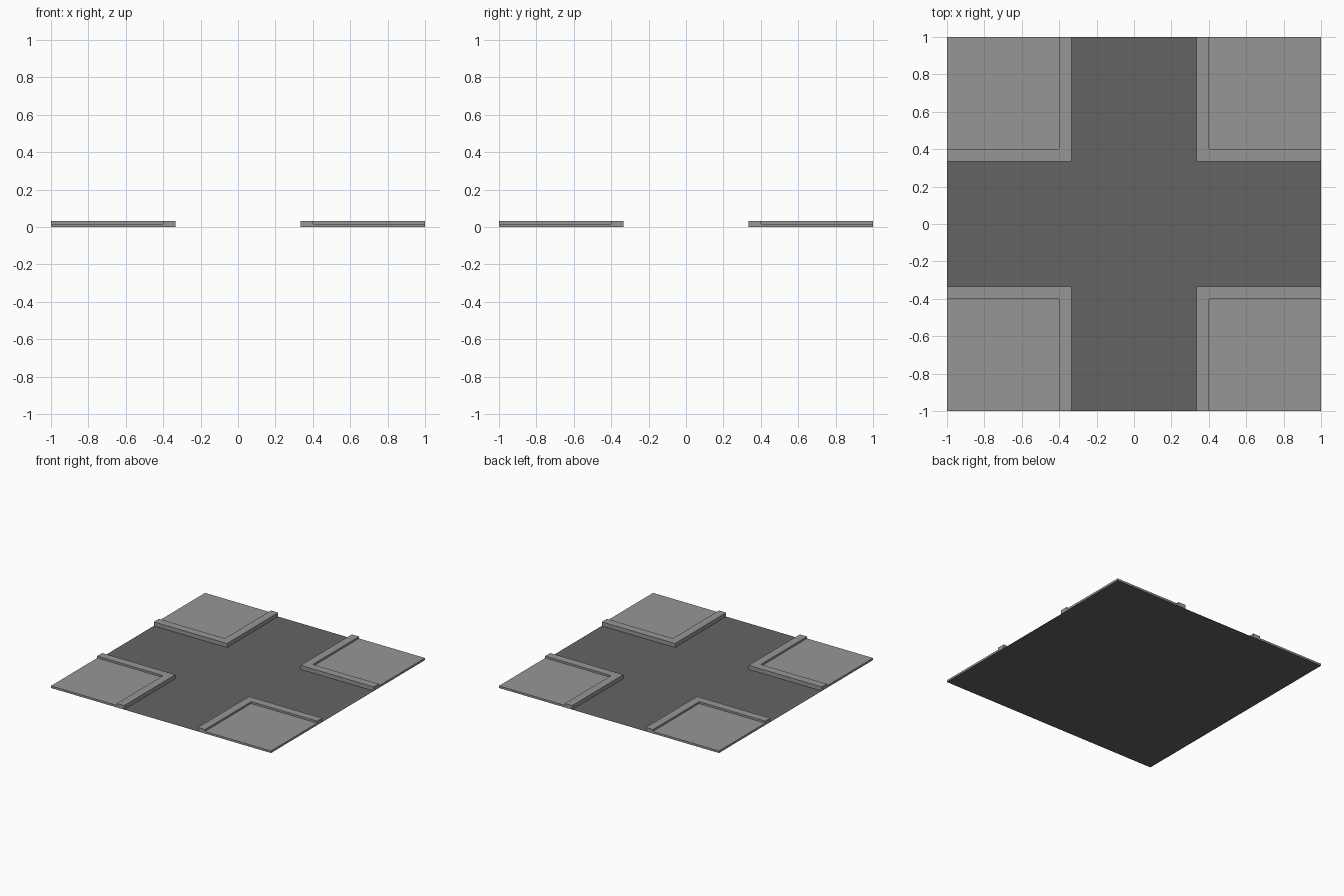
import bpy, bmesh

if "Cube" in bpy.data.objects:
    bpy.data.objects.remove(bpy.data.objects["Cube"])

ROAD_EDGE, CURB_IN, OUTER = 0.335, 0.40, 1.0
SLAB_TOP, CURB_TOP = 0.017, 0.033


def material(name, v):
    m = bpy.data.materials.new(name)
    m.diffuse_color = (v, v, v, 1)
    m.use_nodes = True
    m.node_tree.nodes["Principled BSDF"].inputs["Base Color"].default_value = m.diffuse_color
    return m


def prism(name, outline, height, mat, mirror=True, skip=()):
    """Outline (counter-clockwise) raised from z=0, open below; skip = omitted walls."""
    bm = bmesh.new()
    top = [bm.verts.new((x, y, height)) for x, y in outline]
    bm.faces.new(top)
    if height > 0:
        low = [bm.verts.new((x, y, 0)) for x, y in outline]
        n = len(outline)
        for i in range(n):
            if i not in skip:
                j = (i + 1) % n
                bm.faces.new((low[i], low[j], top[j], top[i]))
    loose = [v for v in bm.verts if not v.link_faces]
    bmesh.ops.delete(bm, geom=loose, context='VERTS')
    me = bpy.data.meshes.new(name)
    bm.to_mesh(me)
    bm.free()
    me.materials.append(mat)
    ob = bpy.data.objects.new(name, me)
    bpy.context.collection.objects.link(ob)
    if mirror:  # repeat in all four corners
        mod = ob.modifiers.new("four_corners", 'MIRROR')
        mod.use_axis = (True, True, False)
        mod.use_mirror_merge = False
    return ob


asphalt = material("dark_grey_asphalt", 0.127)
concrete = material("light_grey_concrete", 0.305)

# Flat road sheet under everything
prism("road", [(-1, -1), (1, -1), (1, 1), (-1, 1)], 0, asphalt, mirror=False)

# Pavement slabs (walls hidden by the curb are left out)
prism("pavement", [(CURB_IN, CURB_IN), (OUTER, CURB_IN), (OUTER, OUTER), (CURB_IN, OUTER)],
      SLAB_TOP, concrete, skip=(0, 3))

# Raised L-shaped curbs facing the road
prism("curb", [(ROAD_EDGE, ROAD_EDGE), (OUTER, ROAD_EDGE), (OUTER, CURB_IN),
               (CURB_IN, CURB_IN), (CURB_IN, OUTER), (ROAD_EDGE, OUTER)],
      CURB_TOP, concrete)
